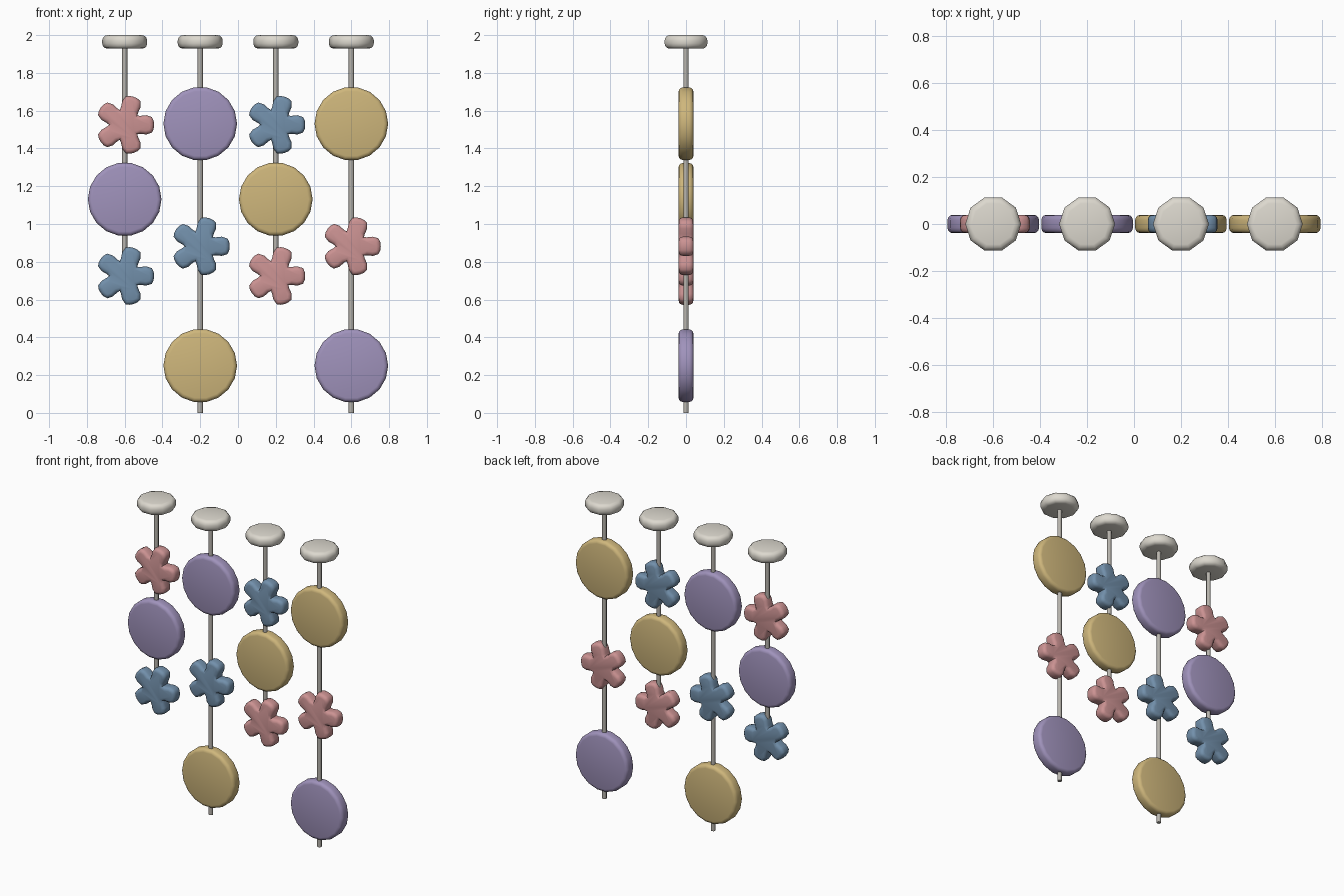
import bpy, bmesh, math
from mathutils import Vector, Matrix

if "Cube" in bpy.data.objects:
    bpy.data.objects.remove(bpy.data.objects["Cube"])


def material(name, rgb):
    m = bpy.data.materials.new(name)
    m.diffuse_color = (*rgb, 1)
    m.use_nodes = True
    m.node_tree.nodes["Principled BSDF"].inputs["Base Color"].default_value = m.diffuse_color
    return m


PINK = material("pink", (0.60, 0.29, 0.29))
BLUE = material("blue", (0.17, 0.28, 0.41))
PURPLE = material("purple", (0.35, 0.29, 0.50))
GOLD = material("gold", (0.62, 0.47, 0.20))
CREAM = material("cream", (0.72, 0.69, 0.62))
ROD = material("rod_grey", (0.48, 0.46, 0.42))


def polar(pts):
    return [Vector((r * math.cos(math.radians(a)), r * math.sin(math.radians(a)))) for a, r in pts]


def slab(name, outline, half, bevel, loc, mat, upright=True):
    """Solid from a closed outline with rounded rims, stacked as inset rings."""
    n = len(outline)
    normals = []
    for i in range(n):
        t = (outline[(i + 1) % n] - outline[i]).normalized() + (outline[i] - outline[i - 1]).normalized()
        normals.append(Vector((t.y, -t.x)).normalized())
    steps = 3
    arc = [(bevel * (1 - math.cos(k * math.pi / 2 / steps)),
            half - bevel + bevel * math.sin(k * math.pi / 2 / steps)) for k in range(steps + 1)]
    levels = [(i, -d) for i, d in reversed(arc)] + arc
    bm = bmesh.new()
    rings = []
    for inset, d in levels:
        rings.append([bm.verts.new((*(p - q * inset), d)) for p, q in zip(outline, normals)])
    for a, b in zip(rings, rings[1:]):
        for i in range(n):
            j = (i + 1) % n
            bm.faces.new((a[i], a[j], b[j], b[i]))
    bm.faces.new(rings[-1])
    bm.faces.new(rings[0][::-1])
    if upright:  # stand up so the slab faces -y
        bmesh.ops.rotate(bm, verts=bm.verts, matrix=Matrix.Rotation(math.pi / 2, 3, 'X'))
    bmesh.ops.recalc_face_normals(bm, faces=bm.faces)
    me = bpy.data.meshes.new(name)
    bm.to_mesh(me)
    bm.free()
    ob = bpy.data.objects.new(name, me)
    bpy.context.collection.objects.link(ob)
    ob.location = loc
    me.materials.append(mat)
    bpy.ops.object.select_all(action='DESELECT')
    ob.select_set(True)
    bpy.context.view_layer.objects.active = ob
    bpy.ops.object.shade_smooth_by_angle(angle=math.radians(50))
    return ob


# Outlines: cap decagon, round disc, five-petal flower
decagon = polar([(36 * i, 0.119) for i in range(10)])
circle = polar([(20 * i, 0.195) for i in range(18)])
petal = [(-30, .095), (-24, .125), (-16, .150), (-8, .155), (0, .156),
         (8, .155), (16, .150), (24, .125), (30, .095), (36, .083)]
flower = polar([(72 * k + a, r) for k in range(5) for a, r in petal])

# Strands: x, rod bottom, [(shape, z, colour)]
strands = [
    (-0.6, 0.65, [("flower", 1.525, PINK), ("disc", 1.131, PURPLE), ("flower", 0.725, BLUE)]),
    (-0.2, 0.0, [("disc", 1.531, PURPLE), ("flower", 0.882, BLUE), ("disc", 0.25, GOLD)]),
    (0.2, 0.65, [("flower", 1.525, BLUE), ("disc", 1.131, GOLD), ("flower", 0.725, PINK)]),
    (0.6, 0.0, [("disc", 1.531, GOLD), ("flower", 0.882, PINK), ("disc", 0.25, PURPLE)]),
]

for x, bottom, beads in strands:
    # ceiling cap
    slab("cap", decagon, 0.036, 0.028, (x, 0, 1.964), CREAM, upright=False)
    # hanging rod
    top = 1.95
    bpy.ops.mesh.primitive_cylinder_add(vertices=8, radius=0.014, depth=top - bottom,
                                        location=(x, 0, (top + bottom) / 2))
    rod = bpy.context.object
    rod.name = "rod"
    rod.data.materials.append(ROD)
    bpy.ops.object.shade_smooth_by_angle(angle=math.radians(50))
    # discs and flowers
    for shape, z, mat in beads:
        slab(shape, flower if shape == "flower" else circle, 0.039, 0.022, (x, 0, z), mat)
